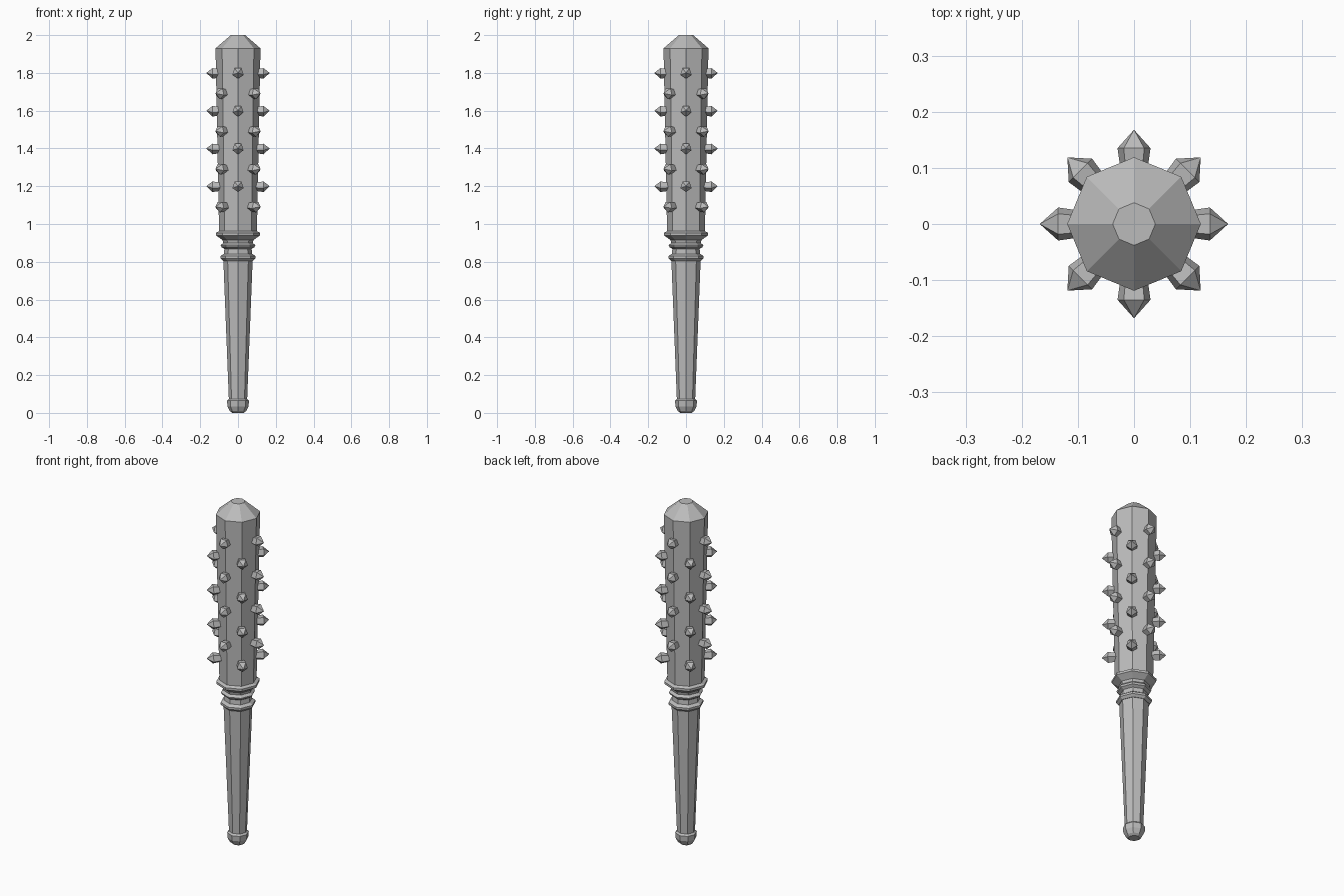
import bpy, bmesh
from math import radians, cos, sin, pi
from mathutils import Matrix

cube = bpy.data.objects.get("Cube")
if cube:
    bpy.data.objects.remove(cube, do_unlink=True)

grey = bpy.data.materials.new("plain_grey")
grey.use_nodes = True
grey.diffuse_color = (0.5, 0.5, 0.5, 1)
grey.node_tree.nodes["Principled BSDF"].inputs["Base Color"].default_value = (0.5, 0.5, 0.5, 1)


def lathe(name, profile, sides=8):
    """Flat-faced solid turned around z from (radius, height) pairs."""
    bm = bmesh.new()
    rings = []
    for r, z in profile:
        if r == 0:
            rings.append([bm.verts.new((0, 0, z))] * sides)
        else:
            rings.append([bm.verts.new((r * cos(2 * pi * i / sides), r * sin(2 * pi * i / sides), z))
                          for i in range(sides)])
    for low, high in zip(rings, rings[1:]):
        for i in range(sides):
            j = (i + 1) % sides
            quad = [low[i], low[j], high[j], high[i]]
            bm.faces.new(list(dict.fromkeys(quad)))
    for ring in (rings[0], rings[-1]):
        if len(set(ring)) > 1:
            bm.faces.new(ring)
    bmesh.ops.recalc_face_normals(bm, faces=bm.faces)
    mesh = bpy.data.meshes.new(name)
    bm.to_mesh(mesh)
    bm.free()
    mesh.materials.append(grey)
    obj = bpy.data.objects.new(name, mesh)
    bpy.context.collection.objects.link(obj)
    return obj


# Rounded end knob, tapering grip, stepped collar and heavy head
lathe("pommel", [(0.03, 0), (0.043, 0.01), (0.056, 0.035), (0.058, 0.065), (0.048, 0.075)])
lathe("handle", [(0.048, 0.06), (0.078, 0.82)])
lathe("collar", [(0.08, 0.805), (0.093, 0.818), (0.093, 0.83), (0.075, 0.842),
                 (0.072, 0.868), (0.088, 0.878), (0.092, 0.888), (0.078, 0.9),
                 (0.082, 0.915), (0.1, 0.928), (0.117, 0.94), (0.117, 0.953), (0.1, 0.962)])
lathe("club_head", [(0.1, 0.95), (0.119, 1.93), (0.038, 2.0)])

# Studs on the corner edges, alternate corners lowered by half a step
stud = lathe("stud", [(0.024, 0.09), (0.031, 0.135), (0, 0.168)], sides=5)
tilt = Matrix.Rotation(radians(90), 4, 'Y')
for corner in range(8):
    for row in range(4):
        z = 1.2 + 0.2 * row - 0.108 * (corner % 2)
        copy = stud if corner == row == 0 else bpy.data.objects.new("stud", stud.data)
        if copy is not stud:
            bpy.context.collection.objects.link(copy)
        copy.matrix_world = (Matrix.Translation((0, 0, z))
                             @ Matrix.Rotation(corner * pi / 4, 4, 'Z') @ tilt)
